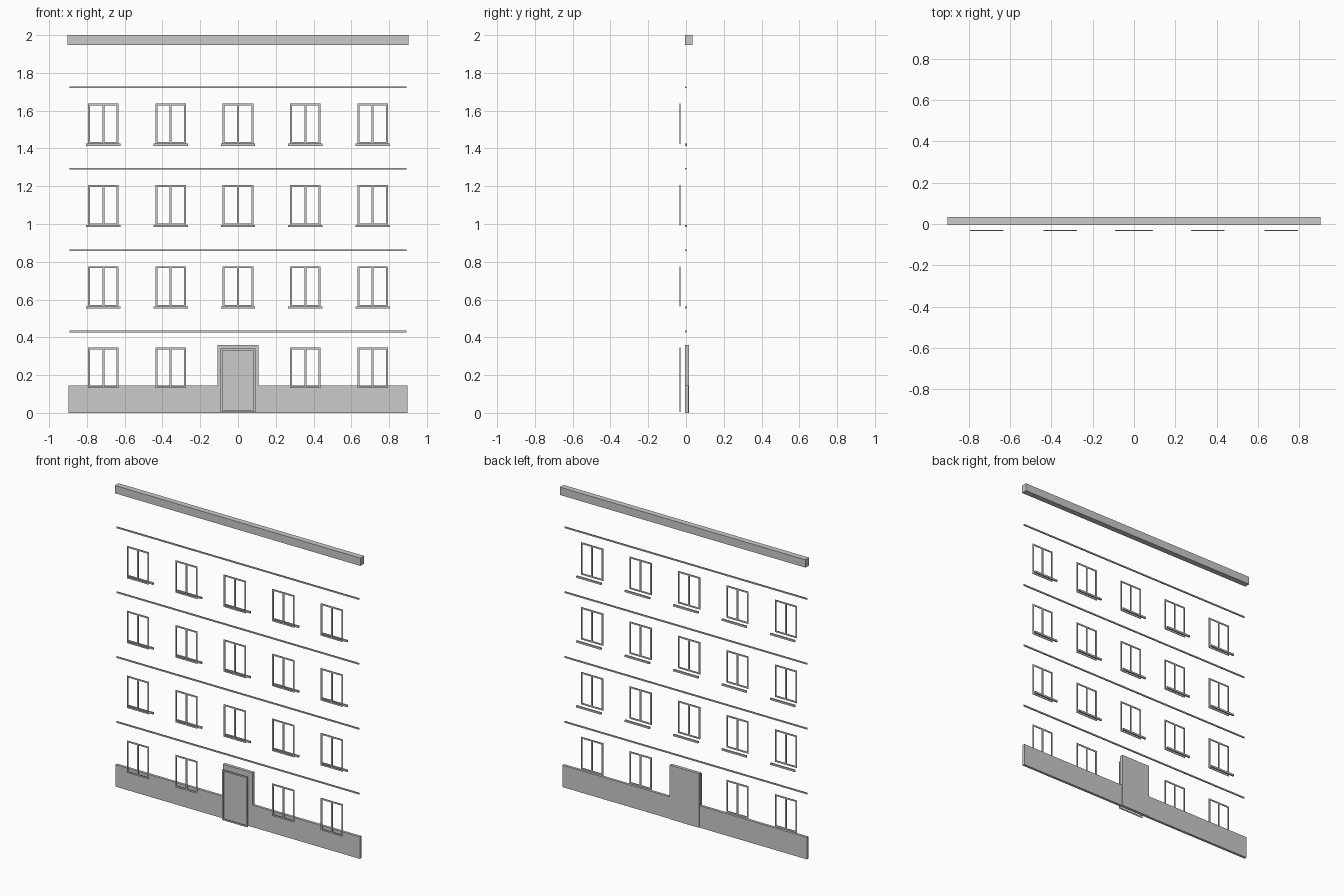
import bpy
import bmesh
from mathutils import Matrix, Vector

cube = bpy.data.objects.get("Cube")
if cube:
    bpy.data.objects.remove(cube, do_unlink=True)

BACK = -0.004              # shared plane of the facade trim
FRAME_Y = (-0.034, -0.030)  # depth range of all frames
STOREY = 0.431
COLUMNS = [i * 0.3565 for i in range(-2, 3)]
WIN_W, WIN_H, WIN_Z = 0.162, 0.214, 0.131
BAR = 0.010


def add_box(bm, lo, hi):
    lo, hi = Vector(lo), Vector(hi)
    matrix = Matrix.Translation((lo + hi) / 2) @ Matrix.Diagonal((*(hi - lo), 1))
    bmesh.ops.create_cube(bm, size=1, matrix=matrix)


def make_object(name, boxes):
    mesh = bpy.data.meshes.new(name)
    bm = bmesh.new()
    for lo, hi in boxes:
        add_box(bm, lo, hi)
    bm.to_mesh(mesh)
    bm.free()
    return place(name, mesh)


def place(name, mesh, location=(0, 0, 0)):
    obj = bpy.data.objects.new(name, mesh)
    obj.location = location
    bpy.context.collection.objects.link(obj)
    return obj


def slab(name, width, depth, z0, z1):
    half = width / 2
    return make_object(name, [((-half, BACK, z0), (half, BACK + depth, z1))])


def frame_boxes(width, height, mullion=False):
    # Two jambs, head and bottom rail, with an optional centre post
    y0, y1 = FRAME_Y
    half = width / 2
    boxes = [((x, y0, 0), (x + BAR, y1, height)) for x in (-half, half - BAR)]
    boxes += [((BAR - half, y0, z), (half - BAR, y1, z + BAR))
              for z in (0, height - BAR)]
    if mullion:
        boxes.append(((-BAR / 2, y0, BAR), (BAR / 2, y1, height - BAR)))
    return boxes


# Base, entrance and roof cornice
slab("plinth", 1.796, 0.017, 0, 0.146)
slab("door_surround", 0.216, 0.021, 0, 0.36)
slab("cornice", 1.806, 0.038, 1.948, 2.0)
door = make_object("door_frame", frame_boxes(0.186, 0.335))
door.location.z = 0.005

# Horizontal bands between storeys
for floor in range(1, 5):
    z = floor * STOREY
    slab(f"string_course_{floor}", 1.784, 0.007, z - 0.005, z + 0.004)

# Windows on every storey, leaving the door bay free; sills above the plinth
window_mesh = sill_mesh = None
for floor in range(4):
    z = WIN_Z + floor * STOREY
    for col, x in enumerate(COLUMNS):
        if floor == 0 and col == 2:
            continue
        tag = f"{floor + 1}_{col + 1}"
        if window_mesh is None:
            obj = make_object(f"window_frame_{tag}", frame_boxes(WIN_W, WIN_H, True))
            obj.location = (x, 0, z)
            window_mesh = obj.data
        else:
            place(f"window_frame_{tag}", window_mesh, (x, 0, z))
        if floor == 0:
            continue
        if sill_mesh is None:
            obj = slab(f"window_sill_{tag}", 0.182, 0.010, -0.010, 0.002)
            obj.location = (x, 0, z)
            sill_mesh = obj.data
        else:
            place(f"window_sill_{tag}", sill_mesh, (x, 0, z))
